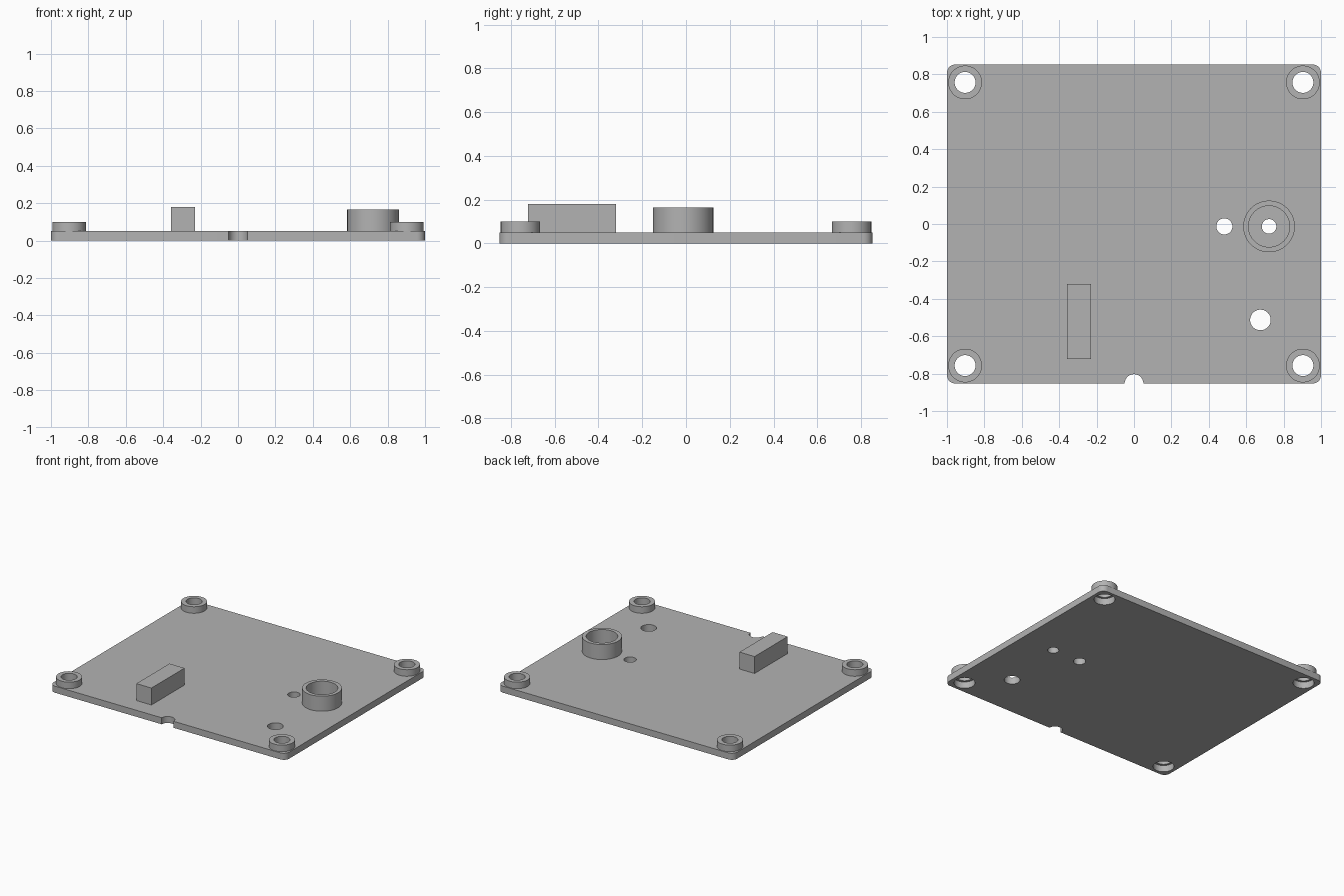
import bpy, bmesh, math

cube = bpy.data.objects.get("Cube")
if cube:
    bpy.data.objects.remove(cube, do_unlink=True)

# Single grey material
GREY = (0.45, 0.45, 0.45, 1)
grey = bpy.data.materials.new("plain grey")
grey.use_nodes = True
grey.diffuse_color = GREY
grey.node_tree.nodes["Principled BSDF"].inputs["Base Color"].default_value = GREY

SEGMENTS = 64
HALF_X, HALF_Y, THICK = 1.0, 0.853, 0.05


def make_object(name, bm):
    bmesh.ops.recalc_face_normals(bm, faces=bm.faces)
    mesh = bpy.data.meshes.new(name)
    bm.to_mesh(mesh)
    bm.free()
    mesh.materials.append(grey)
    obj = bpy.data.objects.new(name, mesh)
    bpy.context.collection.objects.link(obj)
    return obj


def smooth(obj):
    bpy.ops.object.select_all(action="DESELECT")
    obj.select_set(True)
    bpy.context.view_layer.objects.active = obj
    bpy.ops.object.shade_smooth_by_angle(angle=math.radians(30))


def prism(name, outline, z0, z1):
    """Extrude a closed outline from z0 to z1."""
    bm = bmesh.new()
    face = bm.faces.new([bm.verts.new((x, y, z0)) for x, y in outline])
    top = bmesh.ops.extrude_face_region(bm, geom=[face])["geom"]
    verts = [v for v in top if isinstance(v, bmesh.types.BMVert)]
    bmesh.ops.translate(bm, verts=verts, vec=(0, 0, z1 - z0))
    return make_object(name, bm)


def arc(x, y, r, start, sweep, steps):
    angles = [start + sweep * i / steps for i in range(steps + 1)]
    return [(x + r * math.cos(a), y + r * math.sin(a)) for a in angles]


def collar(name, x, y, inner, outer, z0, z1):
    """Hollow ring made by turning a rectangular section."""
    bm = bmesh.new()
    section = [(inner, z0), (outer, z0), (outer, z1), (inner, z1)]
    loops = []
    for i in range(SEGMENTS):
        a = math.tau * i / SEGMENTS
        loops.append([bm.verts.new((x + r * math.cos(a), y + r * math.sin(a), z))
                      for r, z in section])
    for i, here in enumerate(loops):
        after = loops[(i + 1) % SEGMENTS]
        for j in range(4):
            k = (j + 1) % 4
            bm.faces.new((here[j], after[j], after[k], here[k]))
    smooth(make_object(name, bm))


# Base plate with rounded corners
R = 0.045
outline = []
for i, (sx, sy) in enumerate([(1, 1), (-1, 1), (-1, -1), (1, -1)]):
    outline += arc(sx * (HALF_X - R), sy * (HALF_Y - R), R,
                   i * math.pi / 2, math.pi / 2, 8)
plate = prism("base_plate", outline, 0, THICK)

# Holes through the plate, and the half-round notch in the front edge
corners = [(sx * 0.903, sy * 0.757) for sx in (-1, 1) for sy in (-1, 1)]
holes = [(x, y, 0.073) for x, y in corners]
holes += [(0.722, -0.013, 0.039), (0.483, -0.013, 0.043),
          (0.676, -0.513, 0.055), (0, -HALF_Y, 0.05)]
for x, y, r in holes:
    circle = arc(x, y, r, 0, math.tau, SEGMENTS)[:-1]
    cutter = prism("hole_cutter", circle, -0.1, 0.2)
    cutter.hide_render = True
    cut = plate.modifiers.new("hole", "BOOLEAN")
    cut.operation = "DIFFERENCE"
    cut.solver = "EXACT"
    cut.object = cutter
    bpy.ops.object.select_all(action="DESELECT")
    bpy.context.view_layer.objects.active = plate
    bpy.ops.object.modifier_apply(modifier=cut.name)
    bpy.data.objects.remove(cutter, do_unlink=True)
smooth(plate)

# Corner collars, narrower inside than the plate holes below them
for x, y in corners:
    name = ("back" if y > 0 else "front") + ("_left" if x > 0 else "_right")
    collar(name + "_collar", x, y, 0.056, 0.09, THICK, 0.1)

# Tall round socket
collar("round_socket", 0.722, -0.013, 0.11, 0.138, THICK, 0.165)

# Upright rectangular block
prism("support_block", [(-0.357, -0.722), (-0.229, -0.722),
                        (-0.229, -0.321), (-0.357, -0.321)], THICK, 0.18)
